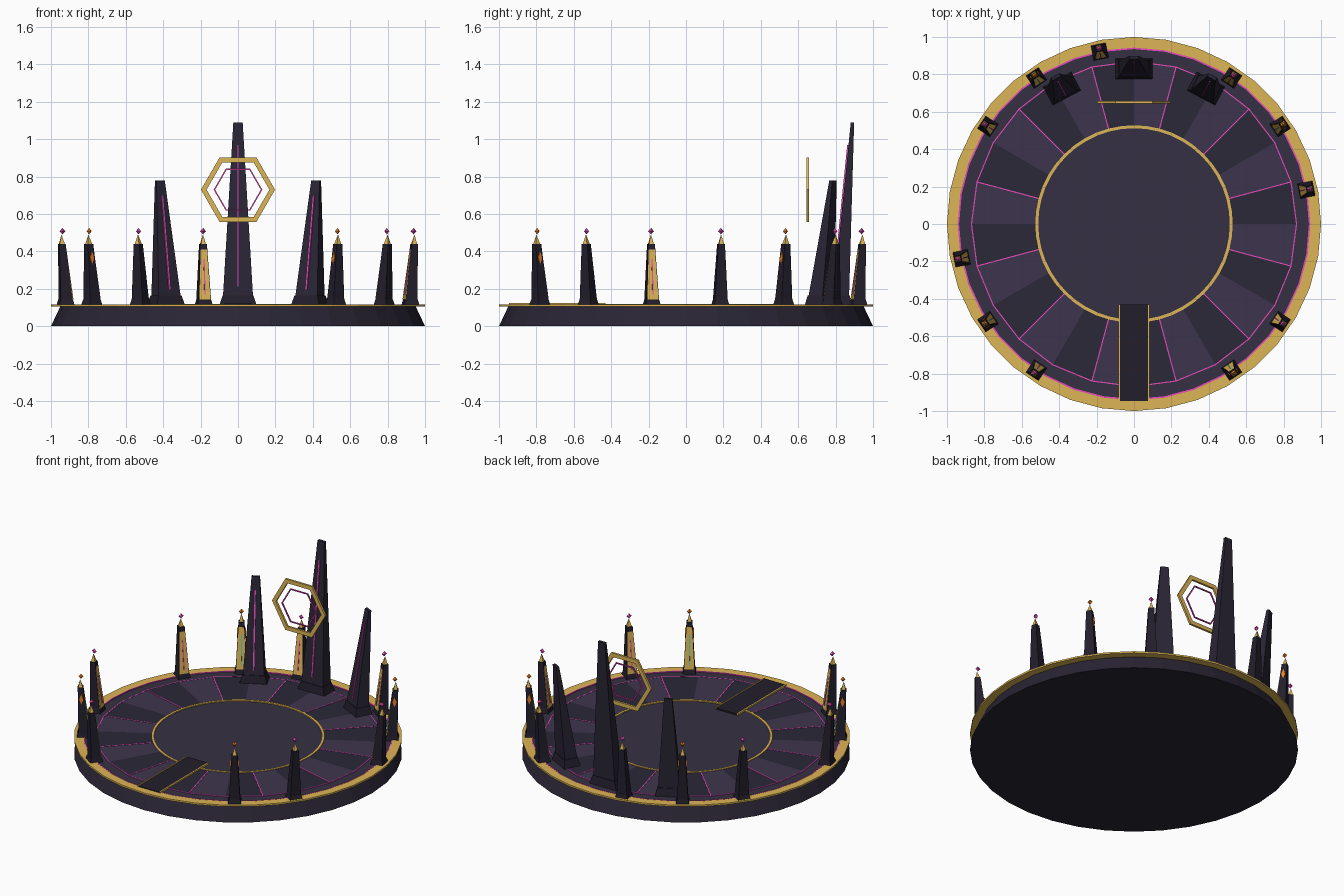
import bpy, bmesh, math
from mathutils import Matrix, Vector

if "Cube" in bpy.data.objects:
    bpy.data.objects.remove(bpy.data.objects["Cube"])

def material(name, rgb):
    m = bpy.data.materials.new(name)
    m.diffuse_color = (*rgb, 1)
    m.use_nodes = True
    m.node_tree.nodes["Principled BSDF"].inputs["Base Color"].default_value = m.diffuse_color
    return m

GOLD = material("gold", (.72, .46, .09))
DARK = material("dark_stone", (.016, .013, .024))
BASE = material("base_stone", (.022, .018, .034))
FLOOR = material("floor_stone", (.036, .030, .056))
PANEL_A = material("panel_dark", (.025, .021, .040))
PANEL_B = material("panel_light", (.047, .036, .075))
PINK = material("pink_glow", (.80, .07, .50))
ORANGE = material("orange_glow", (.85, .22, .02))
TEAL = material("teal_glow", (.10, .55, .50))

def add(name, mat, verts, faces, angle=0, loc=(0, 0, 0)):
    me = bpy.data.meshes.new(name)
    me.from_pydata([tuple(v) for v in verts], [], faces)
    bm = bmesh.new()
    bm.from_mesh(me)
    bmesh.ops.recalc_face_normals(bm, faces=bm.faces)
    bm.to_mesh(me)
    bm.free()
    me.materials.append(mat)
    ob = bpy.data.objects.new(name, me)
    ob.matrix_world = Matrix.Translation(loc) @ Matrix.Rotation(math.radians(angle), 4, 'Z')
    bpy.context.collection.objects.link(ob)
    return ob

def stack(name, mat, loops, angle=0, closed=False):
    """Skin a list of equal-length loops; cap the ends, or join last to first."""
    n = len(loops[0])
    k = len(loops)
    faces = [(i*n+j, i*n+(j+1) % n, ((i+1) % k)*n+(j+1) % n, ((i+1) % k)*n+j)
             for i in range(k if closed else k-1) for j in range(n)]
    if not closed:
        faces += [tuple(range(n)), tuple(range((k-1)*n, k*n))]
    return add(name, mat, [v for l in loops for v in l], faces, angle)

def circle(r, z, n=36):
    return [(r*math.cos(2*math.pi*i/n), r*math.sin(2*math.pi*i/n), z) for i in range(n)]

def ring(name, mat, r0, r1, z0, z1, n=36):
    return stack(name, mat, [circle(r0, z0, n), circle(r1, z0, n), circle(r1, z1, n), circle(r0, z1, n)], closed=True)

def taper(name, mat, angle, *secs):
    """Rectangular sections (radius, z, half radial, half tangential)."""
    return stack(name, mat, [[(r-a, -b, z), (r+a, -b, z), (r+a, b, z), (r-a, b, z)]
                             for r, z, a, b in secs], angle)

def gem(name, mat, angle, r, z, s):
    v = [(r+s, 0, z), (r, s, z), (r-s, 0, z), (r, -s, z), (r, 0, z+s*1.1), (r, 0, z-s*1.1)]
    return add(name, mat, v, [f for i in range(4) for f in ((i, (i+1) % 4, 4), (i, 5, (i+1) % 4))], angle)

# base platform, rim and floor rings
stack("base", BASE, [circle(1, 0), circle(.95, .106)])
ring("gold_rim", GOLD, .94, 1, .105, .116)
stack("floor", FLOOR, [circle(.945, .10), circle(.945, .111)])
ring("outer_glow_ring", PINK, .935, .943, .108, .117)
ring("inner_gold_ring", GOLD, .512, .528, .108, .118, 48)
ring("panel_glow_ring", PINK, .866, .872, .108, .1145, 24)

# floor panels and radial glow lines
for i in range(24):
    c, s = math.cos(math.radians(15)), math.sin(math.radians(15))
    loops = [[(.52, 0, z), (.868, 0, z), (.868*c, .868*s, z), (.52*c, .52*s, z)] for z in (.108, .1135)]
    stack("floor_panel", PANEL_B if i % 2 else PANEL_A, loops, 15*i)
for i in range(12):
    taper("radial_glow_line", PINK, 15+30*i, (.698, .108, .17, .003), (.698, .1155, .17, .003))

# entry walkway with gold edges
taper("walkway", DARK, -90, (.688, .108, .258, .08), (.688, .121, .258, .08))
for x in (-.08, .08):
    e = taper("walkway_edge", GOLD, -90, (.688, .108, .258, .004), (.688, .123, .258, .004))
    e.location.x = x

# small rim pillars with gold inner face, tip and floating gem
for k in (0, 1, 2, 4, 5, 6, 8, 9, 10, 13, 14):
    a = 11.25 + 22.5*k
    special = k % 4 == 1
    taper("pillar_plinth", DARK, a, (.94, .112, .041, .041), (.94, .142, .034, .034))
    taper("pillar_shaft", DARK, a, (.94, .142, .032, .034), (.960, .44, .017, .018))
    taper("pillar_gold_face", GOLD, a, (.906, .142, .003, .031), (.9415, .41, .003, .017))
    taper("pillar_glow_line", TEAL if special else PINK, a, (.905, .17, .004, .003), (.935, .36, .004, .003))
    taper("pillar_tip", GOLD, a, (.960, .438, .014, .014), (.962, .487, .001, .001))
    gem("pillar_gem", ORANGE if special else PINK, a, .957, .508, .016)
    if special:
        for side in (-1, 1):
            y = side*.0235
            v = [(.955+dx, y+side*dy, .365+dz) for dy in (-.003, .003)
                 for dx, dz in ((.013, 0), (0, .035), (-.013, 0), (0, -.035))]
            stack("pillar_side_stud", ORANGE, [v[:4], v[4:]], a)

# three tall spires leaning outward behind the ring
for a, r0, r1, h in ((90, .83, .89, 1.09), (62, .82, .89, .78), (118, .82, .89, .78)):
    taper("spire_plinth", DARK, a, (r0, .112, .056, .10 if a == 90 else .085),
          (r0, .165, .046, .082 if a == 90 else .07))
    w = .08 if a == 90 else .066
    taper("spire_shaft", BASE, a, (r0, .165, .042, w), (r1, h, .009, .025))
    f0, f1 = r0-.042, r1-.009
    line = [(f0+(f1-f0)*t-.003, .165+(h-.165)*t, .004, .004) for t in (.05, .87)]
    taper("spire_glow_line", PINK, a, *line)

# floating hexagon emblem
for name, mat, r0, r1, d in (("hex_frame", GOLD, .168, .198, .007), ("hex_glow", PINK, .122, .130, .004)):
    o = ring(name, mat, r0, r1, -d, d, 6)
    o.matrix_world = Matrix.Translation((0, .65, .73)) @ Matrix.Rotation(math.pi/2, 4, 'X')
